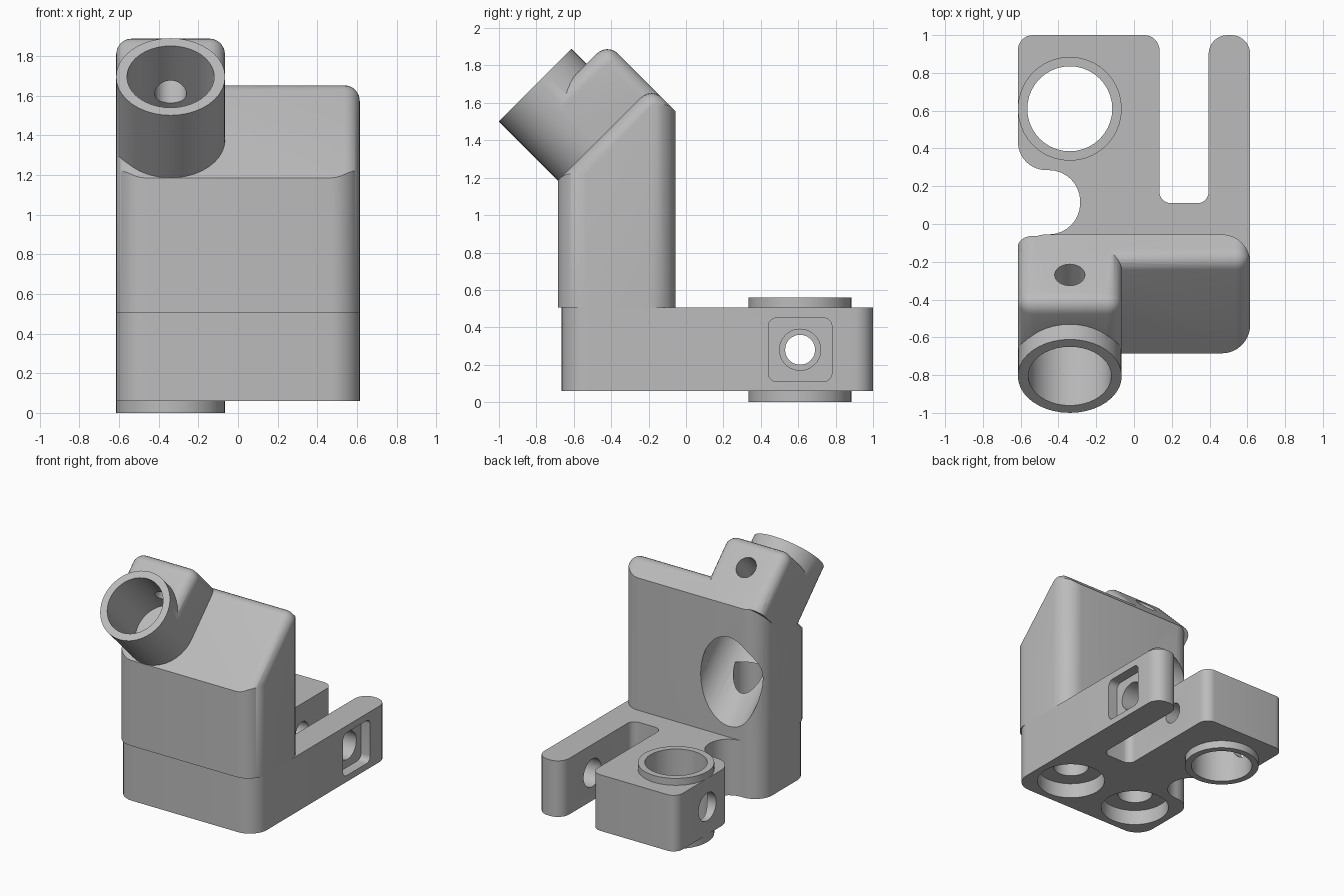
import bpy, bmesh, math
from mathutils import Matrix, Vector

cube = bpy.data.objects.get("Cube")
if cube:
    bpy.data.objects.remove(cube, do_unlink=True)

grey = bpy.data.materials.new("plain grey")
grey.use_nodes = True
COLOUR = (0.5, 0.5, 0.5, 1)
grey.diffuse_color = COLOUR
grey.node_tree.nodes["Principled BSDF"].inputs["Base Color"].default_value = COLOUR

# Tilted frame: local z runs along the angled socket, local y towards the rear slope
TILT = Matrix.Rotation(math.radians(45), 4, "X")
UPRIGHT = Matrix.Identity(4)
ALONG_X = Matrix.Rotation(math.radians(90), 4, "Y")


def finish(bm, name, frame):
    bmesh.ops.recalc_face_normals(bm, faces=bm.faces)
    bm.transform(frame)
    mesh = bpy.data.meshes.new(name)
    bm.to_mesh(mesh)
    bm.free()
    mesh.materials.append(grey)
    obj = bpy.data.objects.new(name, mesh)
    bpy.context.collection.objects.link(obj)
    return obj


def cylinder(name, x, y, z0, z1, r, frame=UPRIGHT, sides=40):
    bm = bmesh.new()
    move = Matrix.Translation((x, y, (z0 + z1) / 2))
    bmesh.ops.create_cone(bm, cap_ends=True, segments=sides, radius1=r, radius2=r,
                          depth=z1 - z0, matrix=move)
    return finish(bm, name, frame)


def prism(name, corners, z0, z1, frame=UPRIGHT, steps=8):
    """Extrude an outline of (x, y, corner radius) points."""
    bm = bmesh.new()
    verts = []
    for i, (x, y, r) in enumerate(corners):
        p = Vector((x, y))
        a = (Vector(corners[i - 1][:2]) - p).normalized()
        b = (Vector(corners[(i + 1) % len(corners)][:2]) - p).normalized()
        centre = p + (a + b) * r
        for k in range(steps + 1):
            t = math.radians(90) * k / steps
            q = centre - b * r * math.cos(t) - a * r * math.sin(t)
            verts.append(bm.verts.new((q.x, q.y, z0)))
    face = bm.faces.new(verts)
    top = bmesh.ops.extrude_face_region(bm, geom=[face])["geom"]
    moved = [v for v in top if isinstance(v, bmesh.types.BMVert)]
    bmesh.ops.translate(bm, verts=moved, vec=(0, 0, z1 - z0))
    return finish(bm, name, frame)


def soft_box(name, low, high, r, frame):
    """Box with the edges around its upper and rear sides rounded."""
    bm = bmesh.new()
    low, high = Vector(low), Vector(high)
    bmesh.ops.create_cube(bm, size=1, matrix=Matrix.Translation((low + high) / 2)
                          @ Matrix.Diagonal((*(high - low), 1)))
    edges = [e for e in bm.edges
             if all(abs(v.co.y - high.y) < 0.001 for v in e.verts)
             or all(abs(v.co.z - high.z) < 0.001 for v in e.verts)]
    edges = [e for e in edges if not all(abs(v.co.y - low.y) < 0.001 for v in e.verts)
             and not all(abs(v.co.z - low.z) < 0.001 for v in e.verts)]
    bmesh.ops.bevel(bm, geom=edges, offset=r, offset_type="OFFSET", segments=6,
                    profile=0.5, affect="EDGES")
    return finish(bm, name, frame)


def combine(obj, operation, others):
    bpy.context.view_layer.objects.active = obj
    for other in others:
        mod = obj.modifiers.new("combine", "BOOLEAN")
        mod.operation, mod.solver, mod.object = operation, "EXACT", other
        bpy.ops.object.modifier_apply(modifier=mod.name)
        bpy.data.objects.remove(other, do_unlink=True)


def smooth(obj):
    bpy.ops.object.select_all(action="DESELECT")
    obj.select_set(True)
    bpy.context.view_layer.objects.active = obj
    bpy.ops.object.shade_smooth_by_angle(angle=math.radians(30))


W = 0.615          # half width
SOCKET_X = -0.34   # shared by the ring and the angled socket
RING_Y = 0.61
SEAM = 0.505
AXIS = 0.629       # socket axis in the tilted frame
BOLTS = [(-0.31, -0.36), (0.31, -0.36)]

# Base plate with clamp block, slot, arm and side notch
base = prism("base_plate", [
    (-W, -0.665, 0.15), (W, -0.665, 0.15), (W, 1, 0.1), (0.395, 1, 0.1),
    (0.395, 0.11, 0.06), (0.135, 0.11, 0.06), (0.135, 1, 0.08), (-W, 1, 0.08),
    (-W, 0.285, 0.15), (-0.285, 0.285, 0.165), (-0.285, -0.055, 0.165),
    (-W, -0.055, 0.15)], 0.06, SEAM)
combine(base, "UNION", [cylinder("ring", SOCKET_X, RING_Y, 0, 0.56, 0.275)])

# Ring bore, cross hole and square nut pocket in the arm
PZ = 0.28
pocket = [(-PZ + a * 0.17, RING_Y + b * 0.17, 0.045)
          for a, b in ((-1, -1), (1, -1), (1, 1), (-1, 1))]
cuts = [cylinder("bore", SOCKET_X, RING_Y, -0.1, 0.7, 0.225),
        cylinder("cross_hole", -PZ, RING_Y, -0.4, 0.3, 0.08, ALONG_X),
        cylinder("arm_hole", -PZ, RING_Y, 0.3, 0.8, 0.11, ALONG_X),
        cylinder("block_hole", -PZ, RING_Y, -0.8, SOCKET_X, 0.11, ALONG_X),
        prism("nut_pocket", pocket, W - 0.08, 0.8, ALONG_X)]
# Counterbored bolt holes from below
for x, y in BOLTS:
    cuts += [cylinder("counterbore", x, y, -0.1, 0.18, 0.25),
             cylinder("bolt_hole", x, y, 0.1, 0.7, 0.13)]
combine(base, "DIFFERENCE", cuts)
smooth(base)

# Upright body with sloped, rounded top
body = prism("upright_body", [(-W, -0.685, 0.15), (W, -0.685, 0.15),
                              (W, -0.055, 0.15), (-W, -0.055, 0.15)], SEAM, 2)
combine(body, "INTERSECT", [soft_box("slope", (-W, -1.5, -1.5), (W, 1.061, 1.322), 0.08, TILT)])

# Angled socket and the block behind it
combine(body, "UNION", [
    soft_box("socket_block", (-W, AXIS, 1.15), (-0.065, 1.061, 1.655), 0.08, TILT),
    cylinder("socket_tube", SOCKET_X, AXIS, 1.22, 1.768, 0.275, TILT)])

# Socket bore, set screw hole, rear access channel and bolt holes
cuts = [cylinder("socket_bore", SOCKET_X, AXIS, 1.27, 1.9, 0.22, TILT),
        cylinder("screw_hole", SOCKET_X, -1.442, AXIS, 1.3, 0.08,
                 TILT @ Matrix.Rotation(math.radians(-90), 4, "X")),
        cylinder("access_channel", SOCKET_X, AXIS, 0.35, 1.08, 0.25, TILT)]
cuts += [cylinder("bolt_hole", x, y, 0.4, 0.95, 0.12) for x, y in BOLTS]
combine(body, "DIFFERENCE", cuts)
smooth(body)
